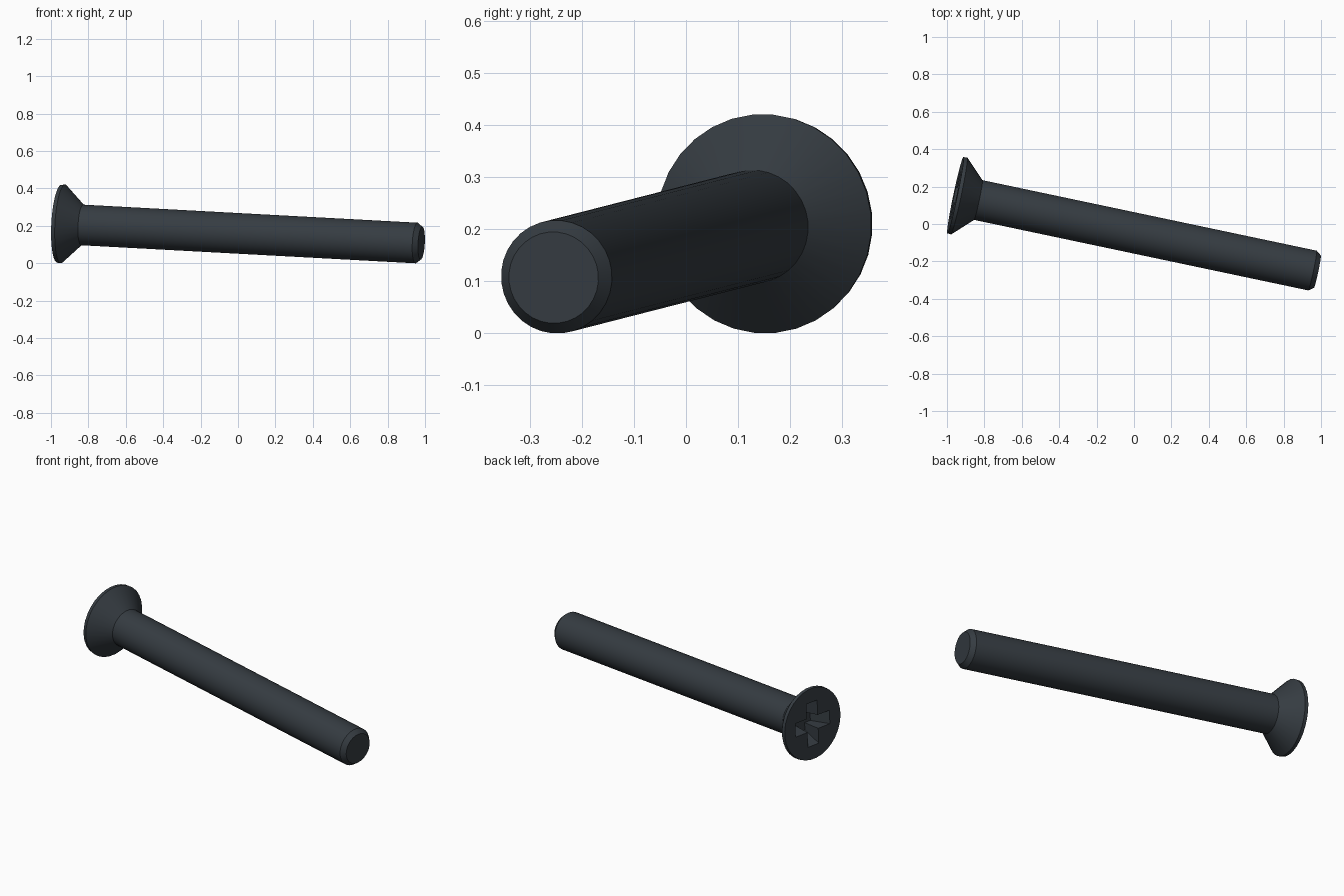
import bpy
import bmesh
import math
from mathutils import Matrix, Vector

cube = bpy.data.objects.get("Cube")
if cube:
    bpy.data.objects.remove(cube, do_unlink=True)

SIDES = 32
AXIS = Vector((1, -0.211, -0.054)).normalized()
HEAD_CENTRE = Vector((-0.955, 0.154, 0.211))

# Placement: local z runs from the head face to the tip
side = Vector((0, 0, 1)).cross(AXIS).normalized()
up = AXIS.cross(side)
PLACE = Matrix((side, up, AXIS)).transposed().to_4x4()
PLACE.translation = HEAD_CENTRE

steel = bpy.data.materials.new("dark steel")
steel.use_nodes = True
colour = (0.036, 0.045, 0.054, 1)
steel.diffuse_color = colour
steel.node_tree.nodes["Principled BSDF"].inputs["Base Color"].default_value = colour


def loft(name, rings):
    """Join equal-sized closed rings of points and cap both ends."""
    bm = bmesh.new()
    loops = [[bm.verts.new(p) for p in ring] for ring in rings]
    n = len(loops[0])
    for a, b in zip(loops, loops[1:]):
        for i in range(n):
            j = (i + 1) % n
            bm.faces.new((a[i], a[j], b[j], b[i]))
    bm.faces.new(loops[0][::-1])
    bm.faces.new(loops[-1])
    bmesh.ops.recalc_face_normals(bm, faces=bm.faces)
    mesh = bpy.data.meshes.new(name)
    bm.to_mesh(mesh)
    bm.free()
    mesh.materials.append(steel)
    obj = bpy.data.objects.new(name, mesh)
    obj.matrix_world = PLACE
    bpy.context.collection.objects.link(obj)
    return obj


def circle(radius, z):
    turns = [2 * math.pi * (i + 0.5) / SIDES for i in range(SIDES)]
    return [(radius * math.cos(t), radius * math.sin(t), z) for t in turns]


def cross(arm, half, z):
    ring = []
    for q in range(4):
        turn = Matrix.Rotation(q * math.pi / 2, 3, "Z")
        for x, y in ((arm, -half), (arm, half), (half, half)):
            ring.append(turn @ Vector((x, y, z)))
    return ring


# Countersunk head, shank and chamfered tip in one turned profile
PROFILE = [(0.209, 0), (0.211, 0.02), (0.109, 0.125), (0.109, 1.954), (0.088, 1.981)]
screw = loft("countersunk_screw", [circle(r, z) for r, z in PROFILE])

# Tapered cross-shaped drive recess
cutter = loft("recess_cutter", [cross(0.132, 0.041, -0.01), cross(0.128, 0.04, 0),
                                cross(0.075, 0.032, 0.1)])
cutter.hide_render = True
cut = screw.modifiers.new("drive_recess", "BOOLEAN")
cut.operation = "DIFFERENCE"
cut.solver = "EXACT"
cut.object = cutter

bpy.ops.object.select_all(action="DESELECT")
screw.select_set(True)
bpy.context.view_layer.objects.active = screw
bpy.ops.object.modifier_apply(modifier=cut.name)
bpy.data.objects.remove(cutter, do_unlink=True)
bpy.ops.object.shade_smooth_by_angle(angle=math.radians(25))
